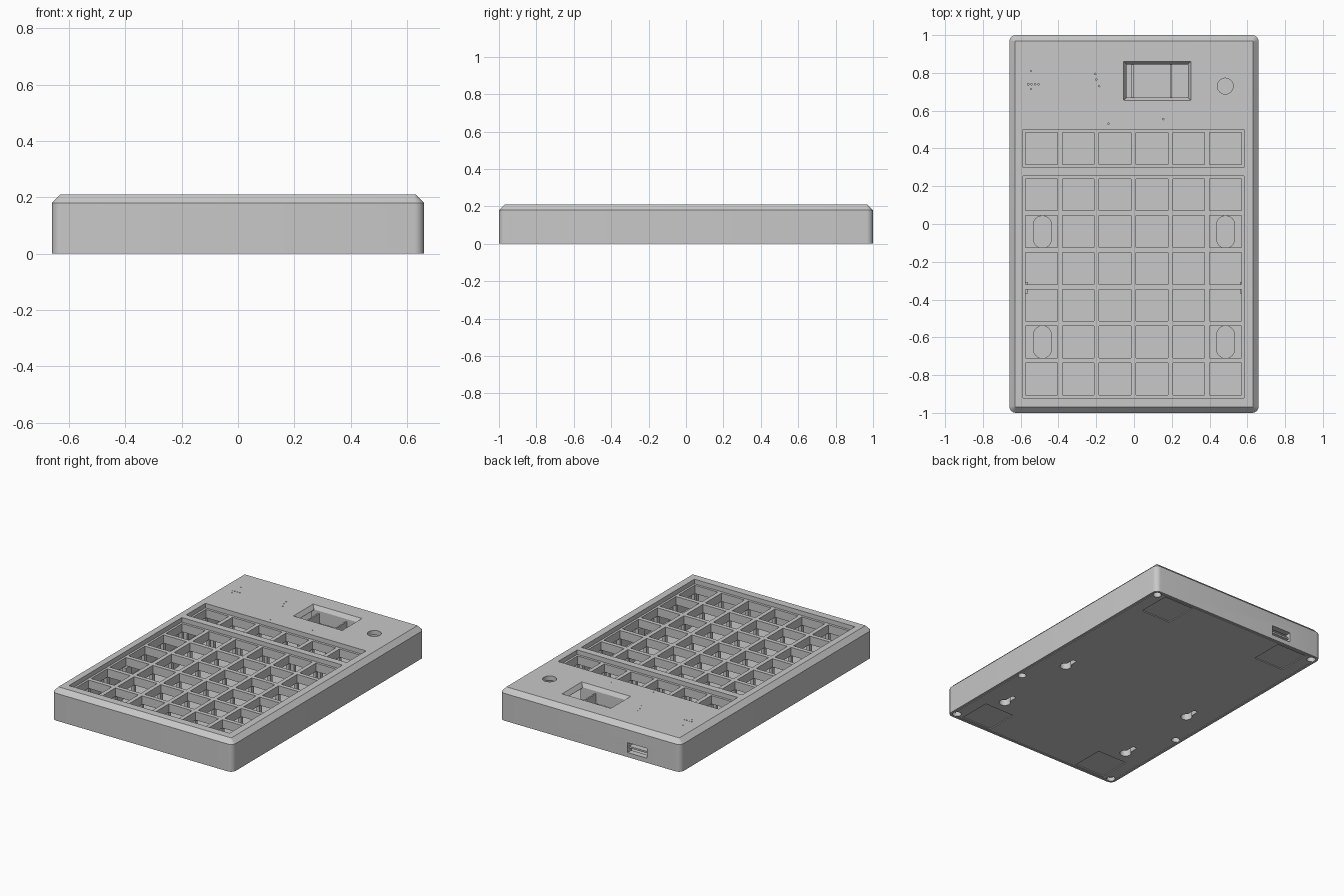
import bpy, bmesh, math

if "Cube" in bpy.data.objects:
    bpy.data.objects.remove(bpy.data.objects["Cube"], do_unlink=True)

GREY = (0.58, 0.58, 0.58, 1)
mat = bpy.data.materials.new("light grey plastic")
mat.use_nodes = True
mat.diffuse_color = GREY
mat.node_tree.nodes["Principled BSDF"].inputs["Base Color"].default_value = GREY


def outline(cx, cy, hx, hy, r, seg=6):
    """Rounded rectangle points, counter-clockwise."""
    pts = []
    for k, (sx, sy) in enumerate([(1, 1), (-1, 1), (-1, -1), (1, -1)]):
        for i in range(seg + 1):
            a = math.pi / 2 * (k + i / seg)
            pts.append((cx + sx * (hx - r) + r * math.cos(a),
                        cy + sy * (hy - r) + r * math.sin(a)))
    return pts


def loft(name, rings):
    """Solid through stacked outlines, each given as (points, height)."""
    bm = bmesh.new()
    rows = [[bm.verts.new((x, y, z)) for x, y in pts] for pts, z in rings]
    n = len(rows[0])
    for lo, hi in zip(rows, rows[1:]):
        for i in range(n):
            j = (i + 1) % n
            bm.faces.new((lo[i], lo[j], hi[j], hi[i]))
    bm.faces.new(rows[0][::-1])
    bm.faces.new(rows[-1])
    me = bpy.data.meshes.new(name)
    bm.to_mesh(me)
    bm.free()
    me.materials.append(mat)
    ob = bpy.data.objects.new(name, me)
    bpy.context.collection.objects.link(ob)
    return ob


def box(name, x0, x1, y0, y1, z0, z1):
    return loft(name, [([(x0, y0), (x1, y0), (x1, y1), (x0, y1)], z) for z in (z0, z1)])


def cylinder(name, x, y, r, z0, z1, n=24):
    pts = [(x + r * math.cos(math.tau * i / n), y + r * math.sin(math.tau * i / n))
           for i in range(n)]
    return loft(name, [(pts, z0), (pts, z1)])


def slab(name, hx, hy, r, z0, z1, cx=0, cy=0):
    pts = outline(cx, cy, hx, hy, r)
    return loft(name, [(pts, z0), (pts, z1)])


def cut(ob, cutters):
    """Subtract the cutters, keeping only the finished mesh."""
    for c in cutters:
        m = ob.modifiers.new("cut", "BOOLEAN")
        m.operation, m.solver, m.object = "DIFFERENCE", "EXACT", c
    dg = bpy.context.evaluated_depsgraph_get()
    me = bpy.data.meshes.new_from_object(ob.evaluated_get(dg))
    ob.modifiers.clear()
    ob.data = me


TOP, PANEL, FLOOR = 0.21, 0.18, 0.025
PITCH, BAR, MID = 0.195, 0.027, -0.0025
screws = [(s * 0.617, y) for s in (-1, 1) for y in (0.957, -0.337, -0.957)]
keyholes = [(s * 0.485, y) for s in (-1, 1) for y in (-0.042, -0.625)]

# Case shell with chamfered top
shell = loft("case_shell", [(outline(0, 0, 0.66, 1, 0.035), 0),
                            (outline(0, 0, 0.66, 1, 0.035), PANEL),
                            (outline(0, 0, 0.63, 0.97, 0.005), TOP)])
cutters = [slab("base_seat_cutter", 0.645, 0.985, 0.025, -0.01, FLOOR),
           slab("cavity_cutter", 0.60, 0.96, 0.02, -0.02, PANEL),
           box("top_row_cutter", -0.588, 0.583, 0.30, 0.50, 0.15, 0.25),
           box("keypad_cutter", -0.588, 0.583, -0.92, 0.255, 0.15, 0.25),
           box("port_cutter", -0.415, -0.275, 0.94, 1.02, 0.03, 0.095),
           cylinder("button_cutter", 0.483, 0.73, 0.042, 0.15, 0.25)]
# Display window flares outwards towards the top
cutters.append(loft("window_cutter", [(outline(0.123, 0.758, h, v, 0.001, 1), z) for h, v, z in
                                      [(0.162, 0.087, 0.15), (0.162, 0.087, 0.185),
                                       (0.178, 0.103, TOP), (0.178, 0.103, 0.25)]]))
# Pinholes for sound and indicator lights
pins = [(-0.545, 0.81), (-0.545, 0.715), (-0.205, 0.795), (-0.2, 0.765),
        (-0.185, 0.73), (-0.135, 0.53), (0.155, 0.555)]
pins += [(-0.56 + 0.018 * i, 0.74) for i in range(4)]
cutters += [cylinder("pinhole_cutter", x, y, 0.004, 0.16, 0.25, 8) for x, y in pins]
screw_cutters = [cylinder("screw_cutter", x, y, 0.025, -0.05, 0.1) for x, y in screws]
cut(shell, cutters + screw_cutters)

# Base plate with shallow pad recesses and screw holes
base = slab("base_plate", 0.641, 0.981, 0.022, 0, FLOOR)
pads = [box("pad_cutter", sx * 0.453 - 0.11, sx * 0.453 + 0.11,
            sy * 0.858 - 0.11, sy * 0.858 + 0.11, -0.03, 0.006)
        for sx in (-1, 1) for sy in (-1, 1)]
key_cutters = []
for x, y in keyholes:
    key_cutters += [cylinder("keyhole_cutter", x, y - 0.035, 0.035, -0.06, 0.055),
                    slab("keyslot_cutter", 0.015, 0.04, 0.0149, -0.07, 0.05, x, y + 0.018)]
cut(base, pads + screw_cutters + key_cutters)

# Hanging bosses over the keyholes
for i, (x, y) in enumerate(keyholes):
    boss = slab("keyhole_boss", 0.05, 0.087, 0.049, FLOOR, 0.075, x, y)
    cut(boss, key_cutters[2 * i:2 * i + 2])

# Screw posts inside the walls
for (x, y), c in zip(screws, screw_cutters):
    post = cylinder("screw_post", x, y, 0.038, FLOOR, PANEL)
    cut(post, [c])
    if abs(y) < 0.5:
        s = math.copysign(1, x)
        a, b = sorted((s * 0.56, s * 0.585))
        box("screw_post_rib", a, b, y - 0.03, y + 0.03, FLOOR, 0.12)


# Key grids of crossing bars, on slim posts
def key_grid(name, y_top, rows):
    h, y_low = BAR / 2, y_top - rows * PITCH
    xs = [MID + (i - 3) * PITCH for i in range(7)]
    ys = [y_top - j * PITCH for j in range(rows + 1)]
    for x in xs:
        box(name + "_upright_bar", x - h, x + h, y_low - h, y_top + h, 0.125, PANEL)
    for y in ys:
        box(name + "_cross_bar", xs[0] - h, xs[-1] + h, y - h, y + h, 0.125, PANEL)
        for x in xs:
            box(name + "_post", x - 0.011, x + 0.011, y - 0.011, y + 0.011, FLOOR, 0.125)


key_grid("top_row", 0.4975, 1)
key_grid("keypad", 0.2525, 6)

# Walls of the display bay
for x in (-0.008, 0.195):
    box("display_divider", x - 0.005, x + 0.005, 0.64, 0.88, FLOOR, 0.165)
for y in (0.655, 0.861):
    box("display_bay_wall", -0.06, 0.305, y - 0.01, y + 0.01, 0.1, PANEL)

# Connector tongue inside the rear port
box("port_tongue", -0.415, -0.275, 0.9, 0.985, 0.055, 0.066)
box("port_back", -0.43, -0.26, 0.89, 0.9, FLOOR, 0.11)

# Remove helpers and smooth the rounded corners
for ob in list(bpy.data.objects):
    if "_cutter" in ob.name:
        bpy.data.objects.remove(ob, do_unlink=True)
bpy.ops.object.select_all(action="DESELECT")
for ob in bpy.context.collection.objects:
    if ob.type == "MESH":
        ob.select_set(True)
bpy.context.view_layer.objects.active = shell
bpy.ops.object.shade_smooth_by_angle(angle=math.radians(30))
